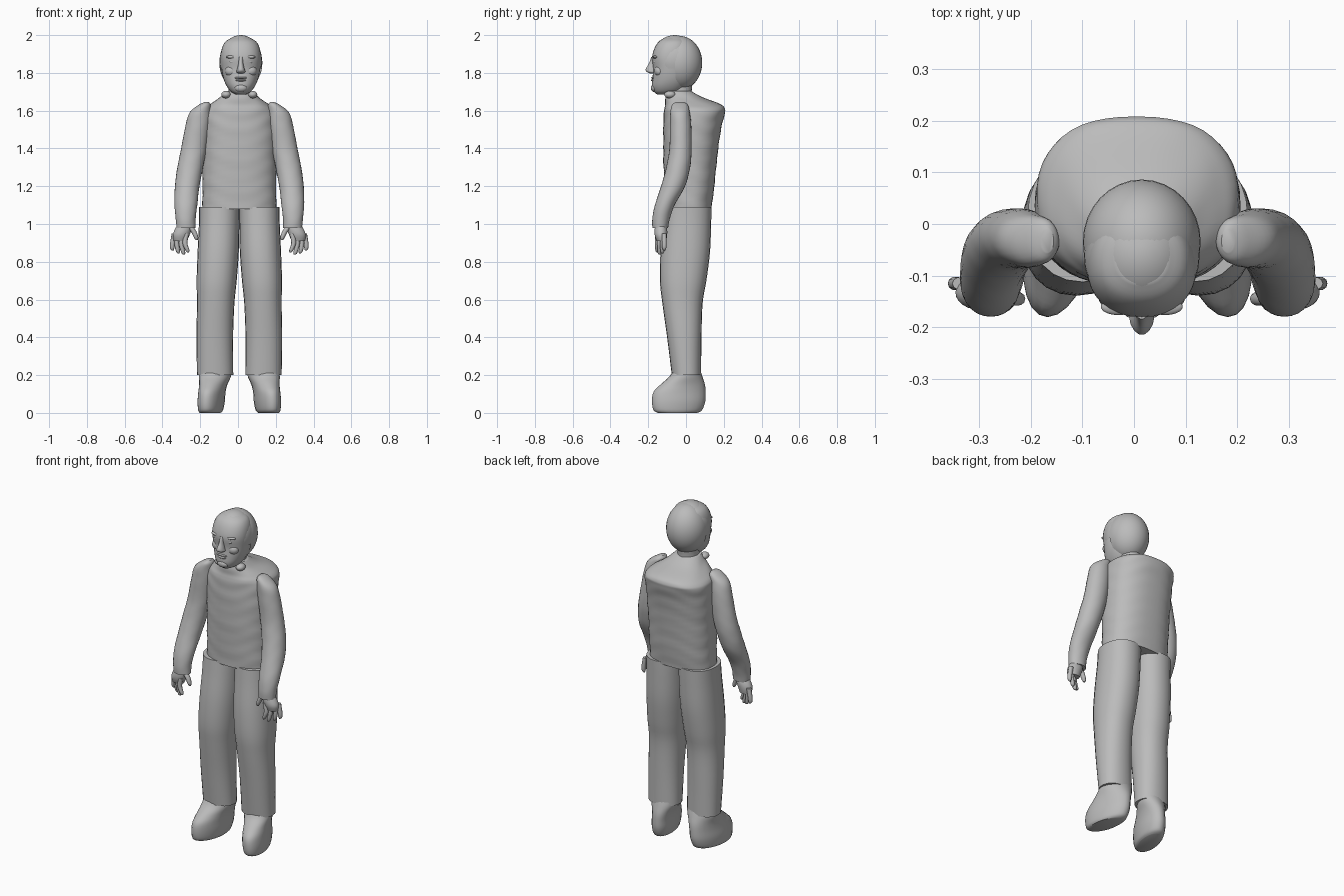
import bpy, bmesh, math
from math import sin, cos, pi

cube = bpy.data.objects.get("Cube")
if cube:
    bpy.data.objects.remove(cube, do_unlink=True)

grey = bpy.data.materials.new("plain grey")
grey.use_nodes = True
COLOUR = (0.5, 0.5, 0.5, 1)
grey.diffuse_color = COLOUR
grey.node_tree.nodes["Principled BSDF"].inputs["Base Color"].default_value = COLOUR

MID = 0.007  # the figure's symmetry plane


def finish(bm, name, angle=45):
    bmesh.ops.recalc_face_normals(bm, faces=bm.faces)
    mesh = bpy.data.meshes.new(name)
    bm.to_mesh(mesh)
    bm.free()
    obj = bpy.data.objects.new(name, mesh)
    bpy.context.collection.objects.link(obj)
    mesh.materials.append(grey)
    bpy.ops.object.select_all(action="DESELECT")
    obj.select_set(True)
    bpy.context.view_layer.objects.active = obj
    bpy.ops.object.shade_smooth_by_angle(angle=math.radians(angle))
    return obj


def smooth_rings(rings, steps):
    """Catmull-Rom interpolation between the given cross-sections."""
    out = []
    for i in range(len(rings) - 1):
        a, b = rings[max(i - 1, 0)], rings[i]
        c, d = rings[i + 1], rings[min(i + 2, len(rings) - 1)]
        for s in range(steps):
            t = s / steps
            out.append([q + 0.5 * t * (r - p + t * (2*p - 5*q + 4*r - w + t * (3*(q - r) + w - p)))
                        for p, q, r, w in zip(a, b, c, d)])
    return out + [rings[-1]]


def loft(name, rings, sides=24, steps=4, power=2.0, skew=0.0, ripple=0.0, mirror=1):
    """Rings are (z, x from middle, front y, back y, half width)."""
    bm = bmesh.new()
    loops = []
    for z, cx, front, back, rx in smooth_rings(rings, steps):
        cy, ry = (front + back) / 2, (back - front) / 2
        loop = []
        for k in range(sides):
            a = 2 * pi * k / sides
            c, s = cos(a), sin(a)
            wave = 1 + ripple * (sin(z * 75 + 2.5 * sin(a * 3)) + 0.6 * sin(z * 41 + a * 2))
            dx = math.copysign(abs(c) ** (2 / power), c) * rx * wave
            dy = math.copysign(abs(s) ** (2 / power), s) * ry * wave
            loop.append(bm.verts.new((MID + mirror * (cx + dx + skew * dy), cy + dy, z)))
        loops.append(loop)
    for lo, hi in zip(loops, loops[1:]):
        for k in range(sides):
            n = (k + 1) % sides
            bm.faces.new((lo[k], lo[n], hi[n], hi[k]))
    bm.faces.new(loops[0])
    bm.faces.new(loops[-1])
    return finish(bm, name)


def ball(name, centre, size, keep=None):
    """Ellipsoid, optionally trimmed by a rule on its face centres."""
    bm = bmesh.new()
    bmesh.ops.create_uvsphere(bm, u_segments=32, v_segments=20, radius=1)
    for v in bm.verts:
        v.co = [c + s * q for c, s, q in zip(centre, size, v.co)]
    if keep:
        drop = [f for f in bm.faces if not keep(f.calc_center_median())]
        bmesh.ops.delete(bm, geom=drop, context="FACES")
    return finish(bm, name)


# Torso with wrinkled cloth, sloping up to the neck
loft("torso", [
    (1.08, 0, -.11, .135, .195), (1.2, 0, -.115, .15, .195), (1.35, 0, -.12, .165, .195),
    (1.5, 0, -.12, .185, .198), (1.58, 0, -.118, .205, .195), (1.61, 0, -.115, .207, .185),
    (1.635, 0, -.11, .18, .155), (1.67, 0, -.108, .09, .105), (1.705, 0, -.1, .025, .07)],
    sides=48, steps=6, power=2.4, ripple=.007)

# Neck and collar tips
loft("neck", [(1.64, 0, -.1, .04, .07), (1.7, 0, -.1, .03, .058), (1.78, 0, -.1, .04, .06)])
for side, label in ((1, "left"), (-1, "right")):
    ball(label + "_collar", (MID + side * .07, -.085, 1.685), (.025, .03, .02))

# Limbs, built once per side
for side, label in ((1, "left"), (-1, "right")):
    loft(label + "_trouser_leg", [
        (.2, .128, -.075, .08, .096), (.4, .13, -.1, .082, .097), (.58, .125, -.125, .088, .099),
        (.7, .12, -.138, .108, .106), (.85, .112, -.135, .127, .109), (1.0, .107, -.12, .133, .107),
        (1.09, .106, -.112, .135, .107)], power=2.2, mirror=side)
    loft(label + "_shoe", [
        (0, .155, -.15, .06, .052), (.015, .152, -.172, .085, .062), (.06, .149, -.18, .102, .068),
        (.11, .145, -.172, .104, .068), (.15, .138, -.135, .1, .072), (.19, .13, -.09, .088, .083),
        (.22, .126, -.07, .078, .085)], skew=-.18, mirror=side)
    loft(label + "_sleeve", [
        (.98, .282, -.178, -.095, .05), (1.03, .284, -.178, -.085, .053), (1.1, .283, -.165, -.06, .06),
        (1.2, .276, -.132, -.005, .065), (1.3, .26, -.105, .022, .068), (1.4, .24, -.088, .03, .068),
        (1.52, .22, -.085, .028, .065), (1.59, .207, -.083, .02, .056), (1.63, .184, -.074, .01, .032),
        (1.645, .174, -.055, -.01, .012)], steps=5, ripple=.006, mirror=side)
    loft(label + "_palm", [
        (.91, .312, -.155, -.105, .035), (.94, .308, -.165, -.1, .044),
        (.97, .298, -.166, -.1, .044), (1.01, .285, -.16, -.11, .034)], mirror=side)
    # Fingers: knuckle x, tip x, y and tip height
    fingers = ((.35, .352, -.115, .86), (.328, .322, -.125, .845),
               (.305, .294, -.14, .838), (.285, .272, -.152, .85))
    for n, (x0, x1, y, tip) in enumerate(fingers):
        loft(f"{label}_finger_{n + 1}", [
            (tip, x1, y - .005, y + .005, .005), (tip + .012, x1 + .003, y - .011, y + .011, .011),
            (.9, x0 + .003, y - .013, y + .013, .013), (.95, x0 - .006, y - .012, y + .012, .014)],
            sides=10, steps=3, mirror=side)
    loft(label + "_thumb", [
        (.915, .226, -.15, -.138, .006), (.93, .229, -.157, -.132, .012),
        (.96, .242, -.158, -.128, .015), (.985, .262, -.158, -.125, .018)],
        sides=10, steps=3, mirror=side)

# Face with brow, jaw and chin in its outline
loft("face", [
    (1.685, .008, -.15, -.06, .025), (1.7, .008, -.17, -.03, .052), (1.73, .008, -.18, 0, .075),
    (1.77, .008, -.178, .02, .092), (1.82, .008, -.174, .02, .102), (1.88, .008, -.18, .02, .106),
    (1.93, .008, -.167, .02, .1), (1.965, .008, -.145, .01, .082), (1.985, .008, -.115, -.01, .05)],
    sides=32, power=2.2)
loft("nose", [
    (1.797, .008, -.19, -.15, .014), (1.805, .008, -.208, -.15, .024), (1.82, .008, -.214, -.15, .02),
    (1.85, .008, -.197, -.15, .013), (1.885, .008, -.184, -.15, .012)], sides=14)
FACE = MID + .008
for side, label in ((1, "left"), (-1, "right")):
    ball(label + "_eye", (FACE + side * .042, -.158, 1.857), (.02, .014, .009))
    ball(label + "_brow", (FACE + side * .045, -.16, 1.884), (.034, .016, .009))
    ball(label + "_cheek", (FACE + side * .05, -.14, 1.81), (.034, .028, .03))
ball("upper_lip", (FACE, -.172, 1.774), (.034, .013, .006))
ball("lower_lip", (FACE, -.172, 1.761), (.028, .014, .007))
ball("chin", (FACE, -.165, 1.72), (.034, .021, .022))

# Skull shell behind the face and the ragged fringe in front
ball("back_of_head", (FACE, -.035, 1.853), (.114, .121, .143), lambda c: c.y > -.06)
ball("hair_fringe", (FACE, -.06, 1.865), (.112, .122, .135),
     lambda c: c.y < -.03 and c.z > (1.93 + .012 * sin(c.x * 90) if c.y < -.12 else 1.83))
